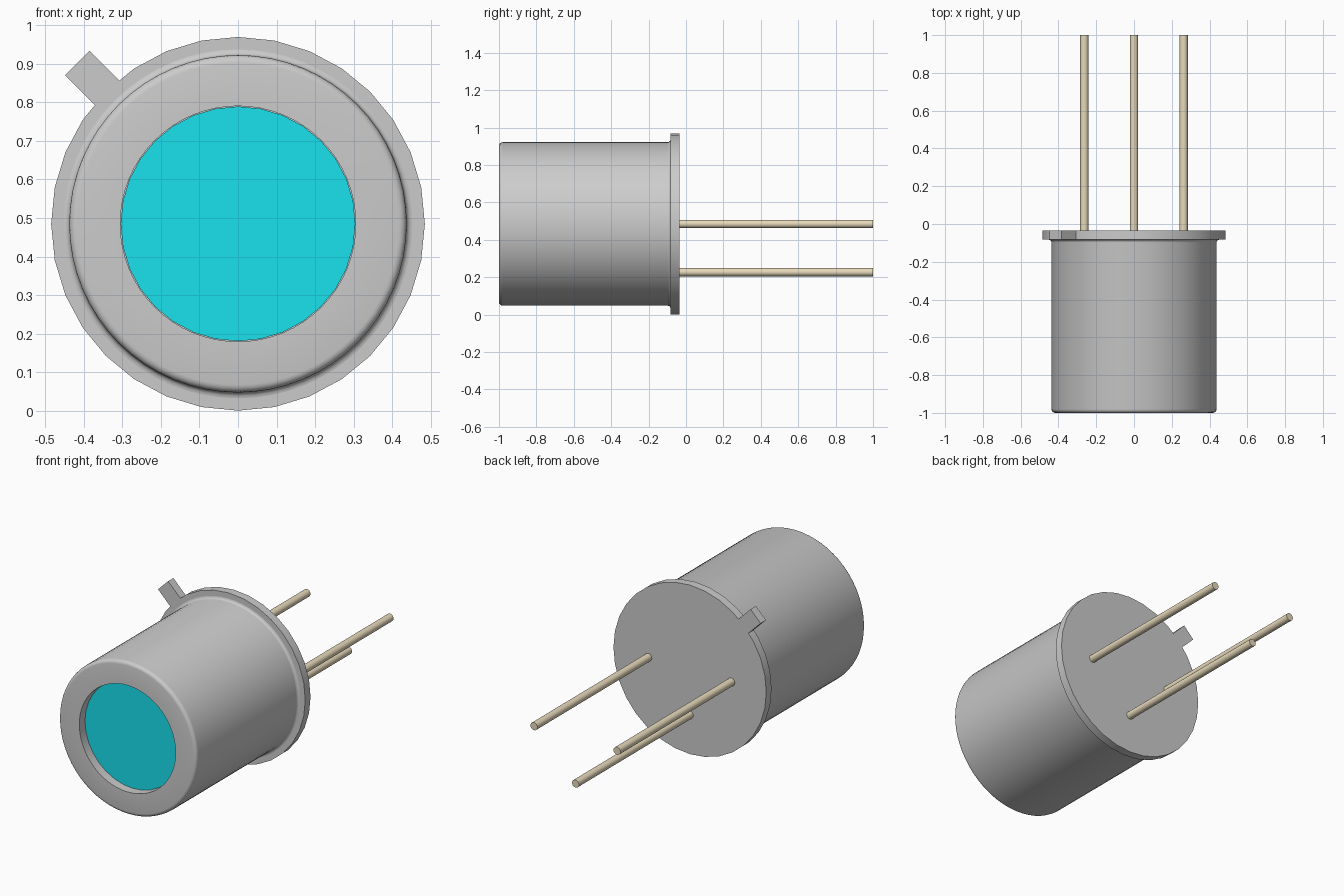
import bpy, bmesh, math
from mathutils import Matrix, Vector

if "Cube" in bpy.data.objects:
    bpy.data.objects.remove(bpy.data.objects["Cube"])

CZ = 0.485  # height of the main axis, which runs along y


def finish(name, bm, color=None):
    bmesh.ops.recalc_face_normals(bm, faces=bm.faces)
    mesh = bpy.data.meshes.new(name)
    bm.to_mesh(mesh)
    bm.free()
    obj = bpy.data.objects.new(name, mesh)
    bpy.context.collection.objects.link(obj)
    if color:
        mat = bpy.data.materials.new(name + "_colour")
        mat.diffuse_color = (*color, 1)
        mat.use_nodes = True
        mat.node_tree.nodes["Principled BSDF"].inputs["Base Color"].default_value = mat.diffuse_color
        mesh.materials.append(mat)
    bpy.ops.object.select_all(action='DESELECT')
    bpy.context.view_layer.objects.active = obj
    obj.select_set(True)
    bpy.ops.object.shade_smooth_by_angle(angle=math.radians(35))
    return obj


def lathe(name, profile, sides, x=0, z=CZ, color=None):
    """Turn (radius, y) points around the y direction, capping both ends."""
    bm = bmesh.new()
    rings = []
    for r, y in profile:
        angles = [2 * math.pi * i / sides for i in range(sides)]
        rings.append([bm.verts.new((x + r * math.sin(a), y, z + r * math.cos(a)))
                      for a in angles])
    for a, b in zip(rings, rings[1:]):
        for i in range(sides):
            j = (i + 1) % sides
            bm.faces.new((a[i], a[j], b[j], b[i]))
    bm.faces.new(rings[0])
    bm.faces.new(rings[-1])
    return finish(name, bm, color)


def arc(r, y, radius, start, end, steps=4):
    return [(r + radius * math.cos(math.radians(start + (end - start) * i / steps)),
             y + radius * math.sin(math.radians(start + (end - start) * i / steps)))
            for i in range(steps + 1)]


# Can: recessed opening, rounded front rim, small fillet at the flange
can = [(0.305, -0.94), (0.305, -1.0)]
can += arc(0.417, -0.98, 0.02, -90, 0)
can += arc(0.452, -0.098, 0.015, 180, 90)
lathe("can", can, 64)

# Window set back inside the opening
lathe("window", [(0.304, -0.95), (0.304, -0.93)], 32, color=(0.01, 0.75, 0.85))

# Base flange
lathe("flange", [(0.484, -0.083), (0.484, -0.035)], 32)

# Index tab pointing up and to the left
bm = bmesh.new()
bmesh.ops.create_cube(bm, size=1)
bmesh.ops.scale(bm, vec=(0.09, 0.048, 0.139), verts=bm.verts)
bmesh.ops.translate(bm, vec=(0, -0.059, 0.5195), verts=bm.verts)
turn = Matrix.Translation(Vector((0, 0, CZ))) @ Matrix.Rotation(math.radians(-45), 4, 'Y')
bmesh.ops.transform(bm, matrix=turn, verts=bm.verts)
finish("index_tab", bm)

# Three leads
for name, x, z in (("lead_left", -0.263, CZ), ("lead_right", 0.263, CZ),
                   ("lead_bottom", 0, CZ - 0.258)):
    lathe(name, [(0.022, -0.04), (0.022, 1.0)], 20, x, z, color=(0.8, 0.7, 0.5))
